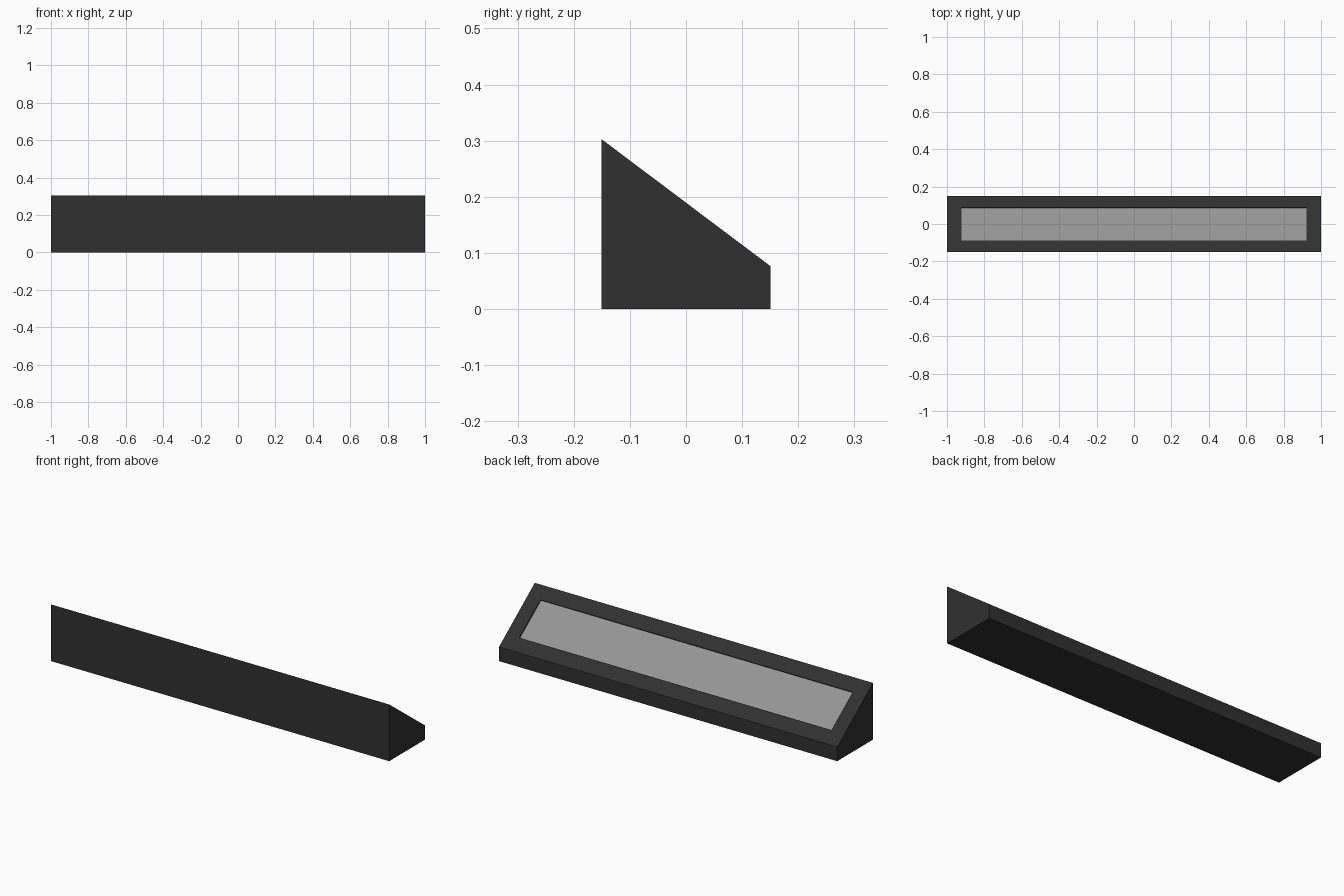
import bpy
import bmesh

# Remove the default cube
cube = bpy.data.objects.get("Cube")
if cube:
    bpy.data.objects.remove(cube, do_unlink=True)

HALF_LENGTH, HALF_DEPTH = 1.0, 0.151
FRONT_HEIGHT, BACK_HEIGHT = 0.303, 0.076
RIM, RECESS = 0.077, 0.006


def flat_material(name, value):
    mat = bpy.data.materials.new(name)
    mat.use_nodes = True
    colour = (value, value, value, 1)
    mat.diffuse_color = colour
    mat.node_tree.nodes["Principled BSDF"].inputs["Base Color"].default_value = colour
    return mat


# Wedge housing: side profile extruded along the length
bm = bmesh.new()
profile = [(-HALF_DEPTH, 0), (HALF_DEPTH, 0),
           (HALF_DEPTH, BACK_HEIGHT), (-HALF_DEPTH, FRONT_HEIGHT)]
end = bm.faces.new([bm.verts.new((-HALF_LENGTH, y, z)) for y, z in profile])
extruded = bmesh.ops.extrude_face_region(bm, geom=[end], use_keep_orig=True)
moved = [v for v in extruded["geom"] if isinstance(v, bmesh.types.BMVert)]
bmesh.ops.translate(bm, verts=moved, vec=(2 * HALF_LENGTH, 0, 0))
bmesh.ops.recalc_face_normals(bm, faces=bm.faces)

# Rim and recessed panel on the sloping face
panel = next(f for f in bm.faces if f.normal.y > 0.1 and f.normal.z > 0.1)
bmesh.ops.inset_region(bm, faces=[panel], thickness=RIM, use_even_offset=True)
normal = panel.normal.copy()
bmesh.ops.inset_region(bm, faces=[panel], thickness=0, depth=0)
bmesh.ops.translate(bm, verts=panel.verts, vec=-normal * RECESS)
panel.material_index = 1

mesh = bpy.data.meshes.new("wedge_housing")
bm.to_mesh(mesh)
bm.free()
mesh.materials.append(flat_material("dark charcoal", 0.03))
mesh.materials.append(flat_material("panel grey", 0.3))
housing = bpy.data.objects.new("wedge_housing", mesh)
bpy.context.collection.objects.link(housing)
